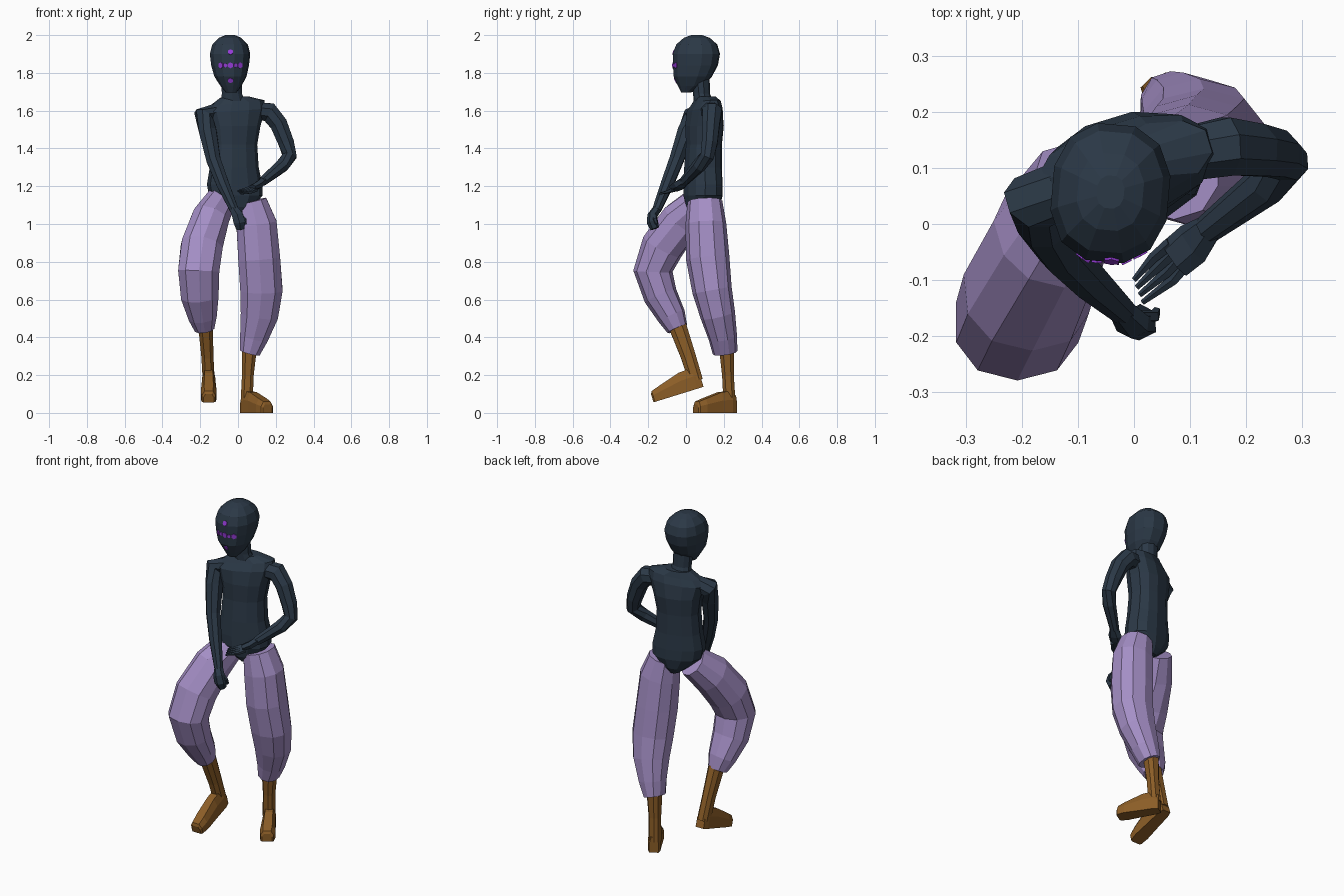
import bpy, bmesh, math
from mathutils import Vector, Matrix
from mathutils.bvhtree import BVHTree


def material(name, rgb):
    m = bpy.data.materials.new(name)
    m.diffuse_color = (*rgb, 1)
    return m


SUIT = material("dark slate", (0.024, 0.040, 0.062))
CLOTH = material("lilac cloth", (0.375, 0.275, 0.565))
LEATHER = material("brown leather", (0.26, 0.11, 0.02))
SPOT = material("violet spots", (0.30, 0.045, 0.68))


def loft(name, mat, rings):
    """Skin a list of point rings and cap both ends."""
    bm = bmesh.new()
    rows = [[bm.verts.new(p) for p in r] for r in rings]
    n = len(rows[0])
    for a, b in zip(rows, rows[1:]):
        for i in range(n):
            j = (i + 1) % n
            bm.faces.new((a[i], a[j], b[j], b[i]))
    bm.faces.new(rows[0])
    bm.faces.new(rows[-1])
    bmesh.ops.recalc_face_normals(bm, faces=bm.faces)
    mesh = bpy.data.meshes.new(name)
    bm.to_mesh(mesh)
    bm.free()
    mesh.materials.append(mat)
    ob = bpy.data.objects.new(name, mesh)
    bpy.context.collection.objects.link(ob)
    return ob


def oval(n, a, b, power=1.0):
    pts = []
    for i in range(n):
        t = 2 * math.pi * (i + 0.5) / n
        c, s = math.cos(t), math.sin(t)
        pts.append((math.copysign(abs(c) ** power, c) * a,
                    math.copysign(abs(s) ** power, s) * b))
    return pts


def stack(name, mat, levels, n=12, yaw=0.0, power=0.85):
    """Level rings: (x, y, z, half width, half depth, roll in degrees)."""
    rings = []
    for x, y, z, a, b, roll in levels:
        m = (Matrix.Translation((x, y, z)) @ Matrix.Rotation(math.radians(yaw), 4, 'Z')
             @ Matrix.Rotation(math.radians(-roll), 4, 'Y'))
        rings.append([m @ Vector((u, v, 0)) for u, v in oval(n, a, b, power)])
    return loft(name, mat, rings)


def tube(name, mat, path, n=8, power=1.0):
    """Rings square to a path: (x, y, z, radius[, second radius])."""
    pts = [Vector(p[:3]) for p in path]
    rings = []
    for i, p in enumerate(path):
        t = Vector()
        if i > 0:
            t += (pts[i] - pts[i - 1]).normalized()
        if i < len(pts) - 1:
            t += (pts[i + 1] - pts[i]).normalized()
        t.normalize()
        u = t.cross(Vector((0, 1, 0))).normalized()
        v = t.cross(u)
        rings.append([pts[i] + u * c + v * s for c, s in oval(n, p[3], p[-1], power)])
    return loft(name, mat, rings)


def foot(name, heel, toe):
    """Wedge foot with a flat sole and chamfered top."""
    heel, toe = Vector(heel), Vector(toe)
    d = toe - heel
    side = d.cross(Vector((0, 0, 1))).normalized()
    up = side.cross(d).normalized()
    section = [(-1, 0), (1, 0), (1, .6), (.6, 1), (-.6, 1), (-1, .6)]
    rings = []
    for t, w, h in [(0, .026, .09), (.12, .034, .115), (.38, .036, .11),
                    (.8, .042, .075), (.97, .036, .06), (1, .028, .045)]:
        rings.append([heel + d * t + side * (s * w) + up * (k * h) for s, k in section])
    return loft(name, LEATHER, rings)


# Head and neck
head = stack("head", SUIT, [
    (-.036, .000, 1.695, .028, .025, 0), (-.037, .025, 1.73, .055, .068, 0),
    (-.040, .036, 1.78, .085, .102, 0), (-.042, .050, 1.84, .100, .120, 0),
    (-.042, .055, 1.90, .107, .126, 0), (-.042, .057, 1.95, .094, .110, 0),
    (-.042, .057, 1.985, .060, .070, 0), (-.042, .057, 2.0, .025, .030, 0)], yaw=-5)
stack("neck", SUIT, [
    (-.025, .10, 1.62, .075, .055, 0), (-.032, .082, 1.69, .056, .045, 0),
    (-.036, .075, 1.78, .058, .05, 0)], n=10, power=1)

# Torso, turned towards the left and ending in a narrow crotch
stack("torso", SUIT, [
    (.000, .090, 1.055, .035, .065, 0), (-.005, .090, 1.09, .080, .085, 0),
    (-.012, .090, 1.15, .143, .098, 0), (-.018, .090, 1.21, .148, .097, 0),
    (-.020, .090, 1.30, .130, .094, 0), (-.020, .095, 1.42, .122, .090, 0),
    (-.018, .098, 1.52, .138, .096, 0), (-.015, .098, 1.60, .165, .085, 4),
    (-.005, .105, 1.64, .150, .065, 6), (-.020, .105, 1.672, .075, .05, 3)], yaw=17)

# Arms
tube("straight_arm", SUIT, [
    (-.09, .08, 1.60, .05), (-.182, .038, 1.572, .055), (-.16, .002, 1.49, .05),
    (-.13, -.05, 1.34, .041), (-.08, -.10, 1.21, .036), (-.02, -.155, 1.075, .025)])
tube("bent_arm", SUIT, [
    (.07, .12, 1.60, .05), (.165, .138, 1.592, .056), (.215, .132, 1.53, .05),
    (.255, .125, 1.43, .045), (.273, .112, 1.36, .04), (.235, .07, 1.31, .038),
    (.13, -.01, 1.225, .026)])

# Hands
tube("fist", SUIT, [
    (-.022, -.153, 1.08, .024), (-.002, -.178, 1.045, .034, .027),
    (.008, -.178, 1.01, .036, .03), (.012, -.165, .975, .024)], n=6)
tube("fist_thumb", SUIT, [
    (.01, -.165, 1.05, .012), (.035, -.165, 1.025, .012), (.04, -.155, 1.0, .008)], n=5)
tube("open_palm", SUIT, [
    (.14, -.002, 1.232, .024), (.105, -.035, 1.205, .022, .04),
    (.072, -.062, 1.19, .018, .038)], n=6)
for i in range(4):
    k = i / 3
    tube(f"finger_{i + 1}", SUIT, [
        (.065 + .03 * k, -.035 - .035 * k, 1.19 - .01 * k, .012),
        (.035 + .035 * k, -.06 - .04 * k, 1.18 - .01 * k, .010),
        (.0 + .015 * k, -.10 - .04 * k, 1.175 - .015 * k, .005)], n=5)

# Baggy trousers
tube("raised_trouser_leg", CLOTH, [
    (-.095, .075, 1.12, .082, .088), (-.150, -.025, 1.02, .103, .112),
    (-.192, -.125, .88, .115, .114), (-.208, -.175, .75, .114, .104),
    (-.203, -.135, .62, .104, .09), (-.188, -.075, .51, .078, .075),
    (-.178, -.046, .445, .054, .056)], n=10, power=.9)
tube("standing_trouser_leg", CLOTH, [
    (.070, .100, 1.12, .085, .092), (.098, .105, 1.0, .112, .108),
    (.112, .115, .82, .116, .115), (.124, .138, .65, .117, .105),
    (.114, .168, .52, .104, .093), (.085, .195, .40, .078, .076),
    (.063, .207, .32, .056, .066)], n=10, power=.9)

# Boots
tube("raised_boot_shaft", LEATHER, [
    (-.172, -.045, .46, .041, .05), (-.162, .012, .30, .034, .042),
    (-.155, .052, .17, .034, .04)], power=.8)
foot("raised_boot_foot", (-.155, .093, .138), (-.155, -.172, .056))
tube("standing_boot_shaft", LEATHER, [
    (.060, .215, .34, .042), (.052, .222, .20, .033), (.046, .230, .06, .034)], power=.8)
foot("standing_boot_foot", (.034, .257, 0), (.157, .052, 0))

# Face spots: thin plates laid on the front of the head
me = head.data
tree = BVHTree.FromPolygons([v.co for v in me.vertices], [p.vertices for p in me.polygons])
spots = [(-.04, 1.91, .015), (-.04, 1.76, .015)]
spots += [(-.04 + dx, 1.84, .016 if dx % .05 == 0 else .011)
          for dx in (-.05, -.026, 0, .026, .05)]
for i, (x, z, r) in enumerate(spots):
    hit, normal, _, _ = tree.ray_cast(Vector((x, -1, z)), Vector((0, 1, 0)))
    q = normal.to_track_quat('Z', 'Y')
    loft(f"face_spot_{i + 1}", SPOT,
         [[hit + q @ Vector((u, v, h)) for u, v in oval(6, r, r)] for h in (-.003, .004)])
